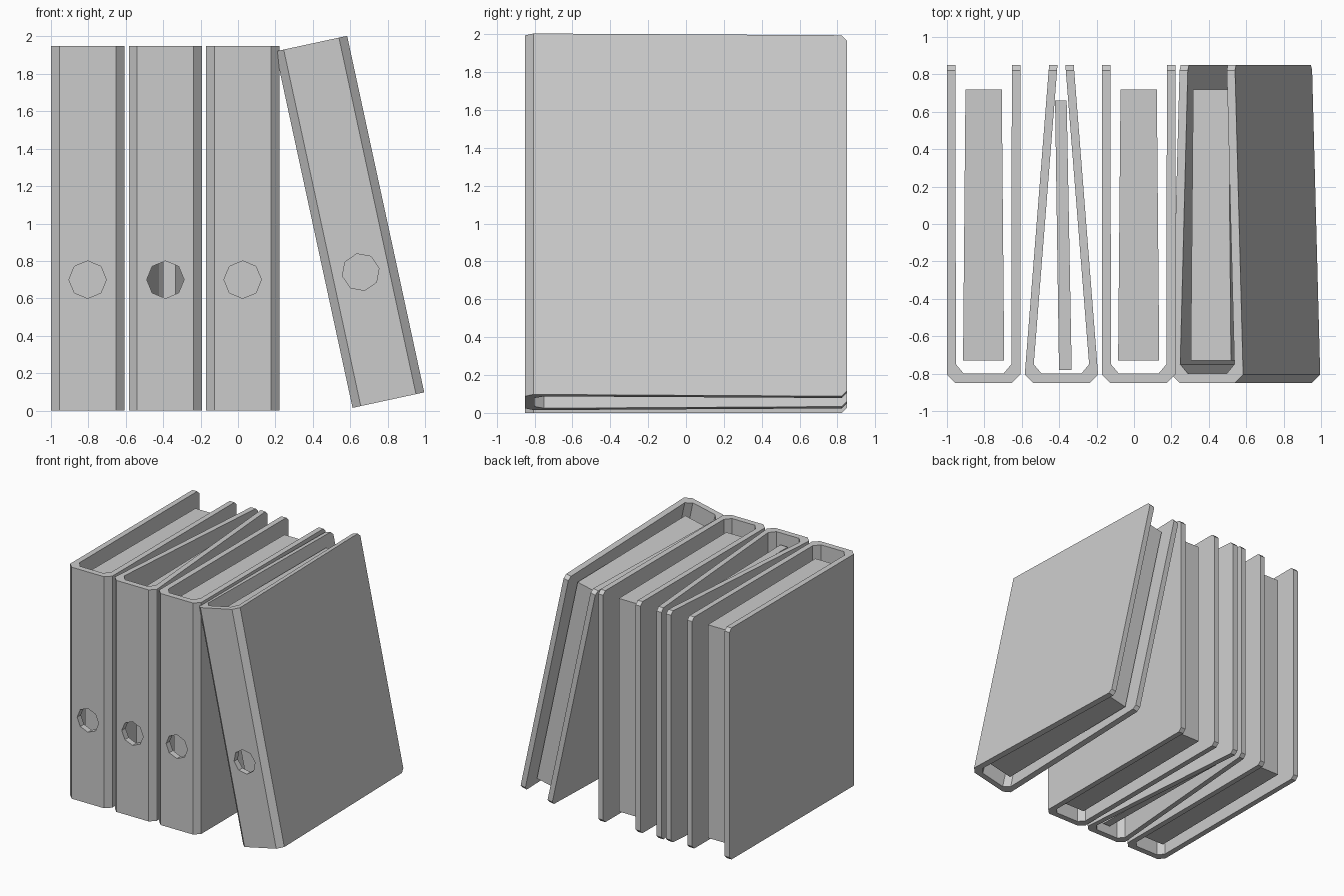
import bpy, bmesh, math

if "Cube" in bpy.data.objects:
    bpy.data.objects.remove(bpy.data.objects["Cube"])

HEIGHT, HALF, DEPTH, WALL = 1.95, 0.196, 0.85, 0.045


def prism(name, profile, z0, z1):
    """Extrude an xy profile upward from z0 to z1."""
    bm = bmesh.new()
    face = bm.faces.new([bm.verts.new((x, y, z0)) for x, y in profile])
    up = bmesh.ops.extrude_face_region(bm, geom=[face])["geom"]
    bmesh.ops.translate(bm, vec=(0, 0, z1 - z0),
                        verts=[g for g in up if isinstance(g, bmesh.types.BMVert)])
    # clip the top and bottom corners of the cover boards
    edges = [e for e in bm.edges
             if all(abs(v.co.y - DEPTH) < 1e-4 for v in e.verts)
             and abs(e.verts[0].co.z - e.verts[1].co.z) < 1e-4]
    if edges:
        bmesh.ops.bevel(bm, geom=edges, offset=0.028, segments=1, affect='EDGES')
    bmesh.ops.recalc_face_normals(bm, faces=bm.faces)
    mesh = bpy.data.meshes.new(name)
    bm.to_mesh(mesh)
    bm.free()
    obj = bpy.data.objects.new(name, mesh)
    bpy.context.collection.objects.link(obj)
    return obj


def punch_hole(cover):
    """Cut the eight-sided finger hole through the spine."""
    bpy.ops.mesh.primitive_cylinder_add(vertices=8, radius=0.1, depth=0.2,
                                        location=(0, -0.82, 0.7),
                                        rotation=(math.pi / 2, 0, 0))
    cutter = bpy.context.object
    cutter.hide_render = True
    mod = cover.modifiers.new("finger_hole", 'BOOLEAN')
    mod.operation, mod.solver, mod.object = 'DIFFERENCE', 'EXACT', cutter
    bpy.context.view_layer.objects.active = cover
    bpy.ops.object.modifier_apply(modifier=mod.name)
    bpy.data.objects.remove(cutter)


def binder(n, x, z, pinch, tilt, paper):
    # U-shaped cover: right half of the profile, then mirrored
    back = HALF - pinch
    outer = [(HALF - 0.045, -DEPTH), (HALF, -DEPTH + 0.045), (back, DEPTH)]
    inner = [(back - WALL, DEPTH), (HALF - WALL - 0.003, -0.75), (HALF - 0.09, -0.80)]
    right = outer + inner
    cover = prism(f"binder_cover_{n}", right + [(-a, b) for a, b in reversed(right)],
                  0, HEIGHT)
    punch_hole(cover)
    # Paper stack
    sheets = prism(f"paper_stack_{n}", paper, 0.065, 1.86)
    for obj in (cover, sheets):
        obj.location = (x, 0, z)
        obj.rotation_euler = (0, math.radians(tilt), 0)


full = [(-0.11, -0.73), (0.11, -0.73), (0.097, 0.72), (-0.097, 0.72)]
thin = [(-0.013, -0.78), (0.055, -0.78), (0.028, 0.66), (-0.034, 0.66)]

# Three upright binders and one leaning against them
binder(1, -0.804, 0, 0, 0, full)
binder(2, -0.388, 0, 0.13, 0, thin)
binder(3, 0.025, 0, 0, 0, full)
binder(4, 0.804, 0.056, 0.045, -12.2, full)
